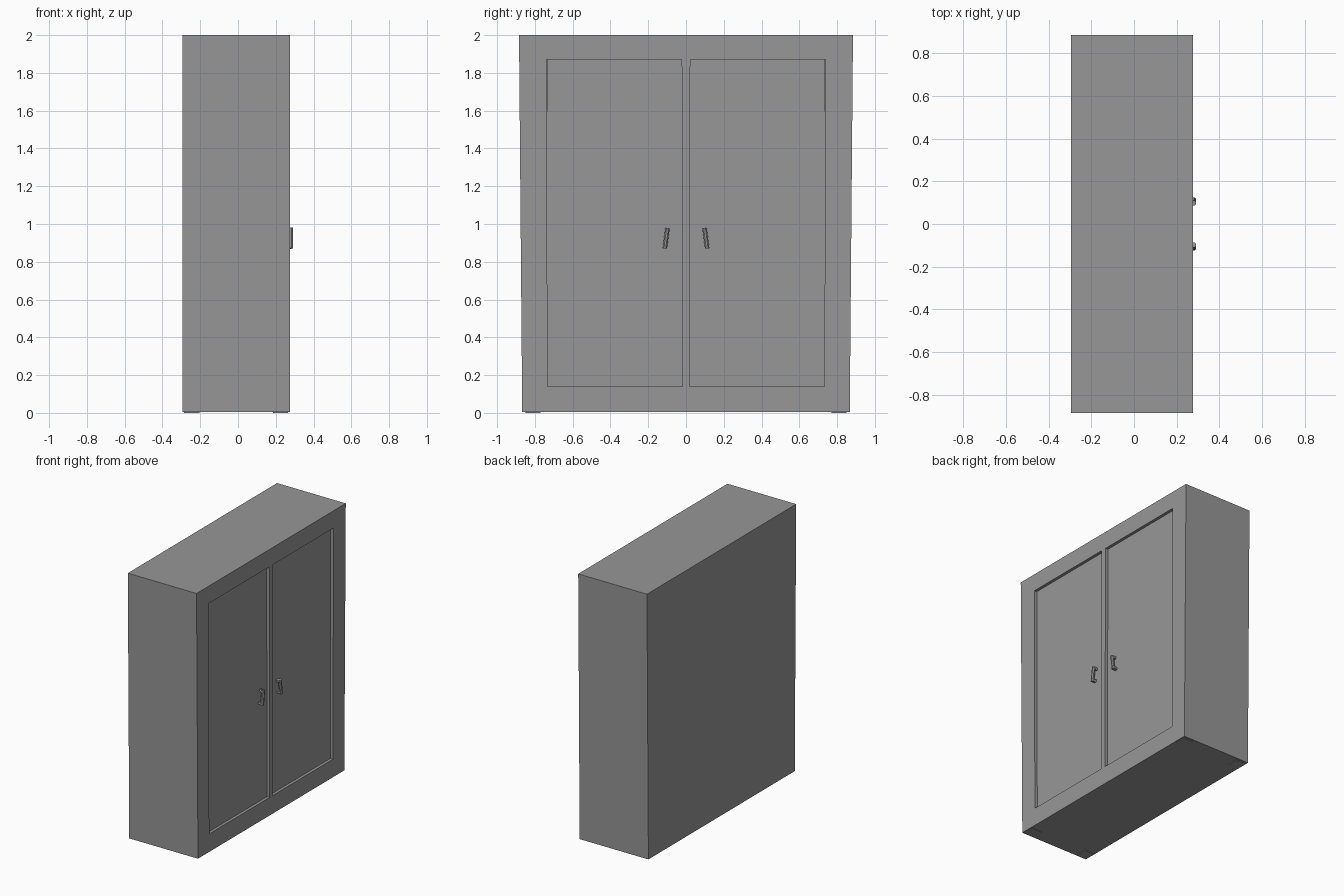
import bpy, bmesh
from mathutils import Matrix, Vector

if "Cube" in bpy.data.objects:
    bpy.data.objects.remove(bpy.data.objects["Cube"], do_unlink=True)

grey = bpy.data.materials.new("cabinet grey")
grey.use_nodes = True
grey.diffuse_color = (0.31, 0.31, 0.31, 1)
grey.node_tree.nodes["Principled BSDF"].inputs["Base Color"].default_value = grey.diffuse_color

BACK, FRONT, DOOR = -0.295, 0.275, 0.253
BASE, TOP = 0.005, 2.0
SILL, LINTEL = 0.14, 1.87


def finish(bm, name):
    bmesh.ops.recalc_face_normals(bm, faces=bm.faces)
    mesh = bpy.data.meshes.new(name)
    bm.to_mesh(mesh)
    bm.free()
    mesh.materials.append(grey)
    obj = bpy.data.objects.new(name, mesh)
    bpy.context.collection.objects.link(obj)
    return obj


def add_box(bm, x, y, z):
    """Box between pairs of limits along each axis."""
    verts = bmesh.ops.create_cube(bm, size=1)["verts"]
    for v in verts:
        v.co = Vector(lim[int(c > 0)] for lim, c in zip((x, y, z), v.co))
    return verts


def taper(verts, low, high):
    """Scale y from low at the base to high at the top."""
    for v in verts:
        v.co.y *= low + (high - low) * v.co.z / TOP


# Carcass: slightly wider at the top, with a recessed front opening
bm = bmesh.new()
taper(add_box(bm, (BACK, FRONT), (-1, 1), (BASE, TOP)), 0.867, 0.884)
front = max(bm.faces, key=lambda f: f.calc_center_median().x)
bmesh.ops.inset_region(bm, faces=[front], thickness=0.1)
for v in front.verts:
    v.co.z = LINTEL if v.co.z > 1 else SILL
    v.co.y = (0.738 if v.co.z > 1 else 0.733) * (1 if v.co.y > 0 else -1)
inner = bmesh.ops.extrude_discrete_faces(bm, faces=[front])["faces"][0]
bmesh.ops.translate(bm, verts=inner.verts, vec=(-0.05, 0, 0))
finish(bm, "carcass")

# Post between the doors, flush with the frame
bm = bmesh.new()
taper(add_box(bm, (0.225, FRONT), (-1, 1), (SILL, LINTEL)), 0.017, 0.023)
finish(bm, "centre_post")

for side, label in ((1, "left"), (-1, "right")):
    # Flat door panel set back in the opening
    bm = bmesh.new()
    add_box(bm, (0.225, DOOR), sorted((0, side * 0.735)), (SILL, LINTEL))
    finish(bm, label + "_door")

    # Tilted pull handle: a faceted upright grip on two short stubs
    bm = bmesh.new()
    bmesh.ops.create_cone(bm, cap_ends=True, segments=8, radius1=0.0125,
                          radius2=0.0125, depth=0.11,
                          matrix=Matrix.Rotation(0.3927, 4, 'Z'))
    for z in (-0.045, 0.045):
        add_box(bm, (-0.028, 0), (-0.01, 0.01), (z - 0.009, z + 0.009))
    handle = finish(bm, label + "_handle")
    handle.location = (0.279, side * 0.105, 0.925)
    handle.rotation_euler.x = side * 0.13

# Thin square feet near the corners
for sx, depth in ((1, "front"), (-1, "back")):
    for sy, label in ((1, "left"), (-1, "right")):
        bm = bmesh.new()
        cx, cy = -0.01 + sx * 0.235, sy * 0.81
        add_box(bm, (cx - 0.04, cx + 0.04), (cy - 0.04, cy + 0.04), (0, 0.01))
        finish(bm, depth + "_" + label + "_foot")
